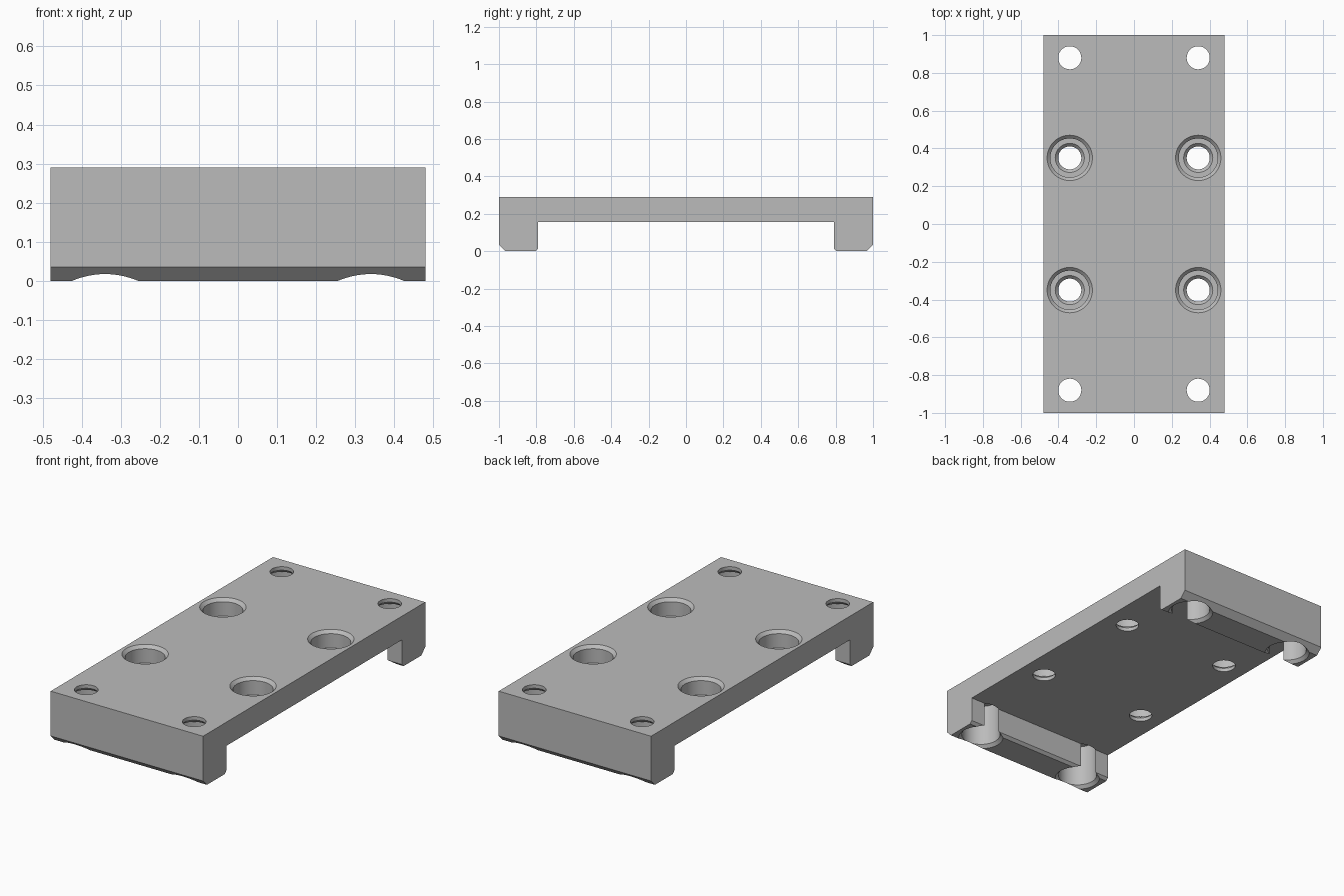
import bpy, bmesh, math

if "Cube" in bpy.data.objects:
    bpy.data.objects.remove(bpy.data.objects["Cube"])

SEG = 64
H = 0.29        # overall height
SLAB = 0.155    # underside of the slab


def finish(bm, name):
    bmesh.ops.recalc_face_normals(bm, faces=bm.faces)
    mesh = bpy.data.meshes.new(name)
    bm.to_mesh(mesh)
    bm.free()
    obj = bpy.data.objects.new(name, mesh)
    bpy.context.collection.objects.link(obj)
    return obj


def lathe(bm, profile, cx, cy):
    """Closed solid of revolution from (radius, z) points."""
    rings = [[bm.verts.new((cx + r * math.cos(2 * math.pi * i / SEG),
                            cy + r * math.sin(2 * math.pi * i / SEG), z))
              for i in range(SEG)] for r, z in profile]
    for a, b in zip(rings, rings[1:]):
        for i in range(SEG):
            j = (i + 1) % SEG
            bm.faces.new((a[i], a[j], b[j], b[i]))
    bm.faces.new(rings[0])
    bm.faces.new(rings[-1])


# Bridge-shaped plate: half profile (y, z) mirrored, extruded along x
half = [(0.79, SLAB), (0.79, 0.015), (0.805, 0), (0.965, 0), (1, 0.035), (1, H)]
outline = half + [(-y, z) for y, z in reversed(half)]
bm = bmesh.new()
face = bm.faces.new([bm.verts.new((-0.48, y, z)) for y, z in outline])
ext = bmesh.ops.extrude_face_region(bm, geom=[face])
moved = [v for v in ext["geom"] if isinstance(v, bmesh.types.BMVert)]
bmesh.ops.translate(bm, verts=moved, vec=(0.96, 0, 0))
plate = finish(bm, "mounting_plate")

# Stepped hole, (radius, distance from the counterbored side)
def stepped(depth):
    return [(0.14, -0.02), (0.103, 0.017), (0.103, depth - 0.037),
            (0.077, depth - 0.037), (0.061, depth - 0.02), (0.061, depth + 0.05)]

# Inner holes open upward, corner holes open downward
bm = bmesh.new()
for sx in (-1, 1):
    for sy in (-1, 1):
        lathe(bm, [(r, H - d) for r, d in stepped(H - SLAB)], sx * 0.34, sy * 0.35)
        lathe(bm, stepped(H), sx * 0.34, sy * 0.88)
cutter = finish(bm, "hole_cutter")
cutter.hide_render = True

mod = plate.modifiers.new("holes", 'BOOLEAN')
mod.operation = 'DIFFERENCE'
mod.solver = 'EXACT'
mod.object = cutter
bpy.context.view_layer.objects.active = plate
plate.select_set(True)
bpy.ops.object.modifier_apply(modifier=mod.name)
bpy.data.objects.remove(cutter, do_unlink=True)
bpy.ops.object.shade_smooth_by_angle(angle=math.radians(25))

grey = bpy.data.materials.new("plain grey")
grey.diffuse_color = (0.5, 0.5, 0.5, 1)
grey.use_nodes = True
grey.node_tree.nodes["Principled BSDF"].inputs["Base Color"].default_value = grey.diffuse_color
plate.data.materials.clear()
plate.data.materials.append(grey)
